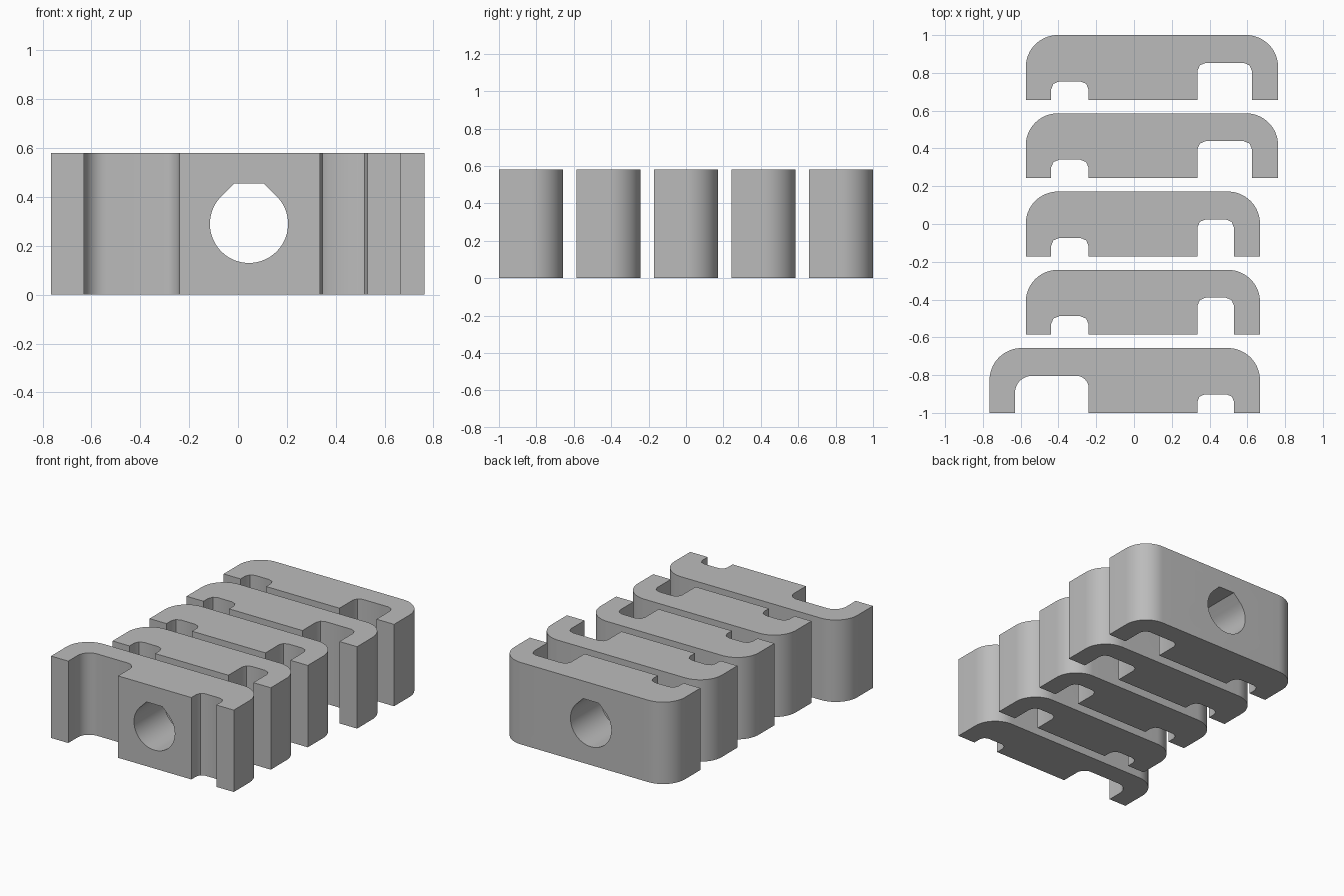
import bpy
import bmesh
from math import cos, sin, pi, radians

HEIGHT, DEPTH, PITCH = 0.58, 0.343, 0.4143
ROUND = 0.17            # outer back corners
HOLE_X, HOLE_Z, HOLE_R, HOLE_TOP = 0.045, 0.29, 0.16, 0.455

if "Cube" in bpy.data.objects:
    bpy.data.objects.remove(bpy.data.objects["Cube"])

grey = bpy.data.materials.new("plain grey")
grey.use_nodes = True
colour = (0.5, 0.5, 0.5, 1)
grey.diffuse_color = colour
grey.node_tree.nodes["Principled BSDF"].inputs["Base Color"].default_value = colour


def arc(cx, cy, r, start, end, steps):
    """Points along an arc, angles in degrees."""
    angles = [radians(start + (end - start) * i / steps) for i in range(steps + 1)]
    return [(cx + r * cos(a), cy + r * sin(a)) for a in angles]


def slot(x0, x1, top, r0, r1, s0, s1):
    """Open slot in the front edge, with rounded inner corners."""
    return ([(x0, 0)] + arc(x0 + r0, top - r0, r0, 180, 90, s0)
            + arc(x1 - r1, top - r1, r1, 90, 0, s1) + [(x1, 0)])


def prism(name, points, vector, place):
    """Extrude a closed outline; place maps 2D points into space."""
    bm = bmesh.new()
    face = bm.faces.new([bm.verts.new(place(a, b)) for a, b in points])
    new = bmesh.ops.extrude_face_region(bm, geom=[face])["geom"]
    bmesh.ops.translate(bm, vec=vector,
                        verts=[v for v in new if isinstance(v, bmesh.types.BMVert)])
    bmesh.ops.recalc_face_normals(bm, faces=bm.faces)
    mesh = bpy.data.meshes.new(name)
    bm.to_mesh(mesh)
    bm.free()
    mesh.materials.append(grey)
    obj = bpy.data.objects.new(name, mesh)
    bpy.context.collection.objects.link(obj)
    return obj


# Teardrop bore with a flat top, long enough to pass every clip
bore = arc(HOLE_X, HOLE_Z, HOLE_R, 135, 405, 48)
half = HOLE_R * 2 ** 0.5 - (HOLE_TOP - HOLE_Z)
bore += [(HOLE_X + half, HOLE_TOP), (HOLE_X - half, HOLE_TOP)]
cutter = prism("bore_cutter", bore, (0, 2.4, 0), lambda x, z: (x, -1.2, z))
cutter.hide_render = True

# Left and right slot shapes
narrow_left = (-0.44, -0.24, 0.098, 0.045, 0.045, 2, 2)
wide_left = (-0.63, -0.24, 0.196, 0.09, 0.065, 12, 10)
shallow_right = (0.335, 0.53, 0.098, 0.04, 0.04, 2, 2)
deep_right = (0.335, 0.53, 0.196, 0.045, 0.045, 2, 2)
wide_right = (0.335, 0.625, 0.196, 0.045, 0.045, 2, 2)

# Clips from front to back: outer ends, then the two slots
clips = [
    (-0.765, 0.667, wide_left, shallow_right),
    (-0.573, 0.667, narrow_left, deep_right),
    (-0.573, 0.667, narrow_left, deep_right),
    (-0.573, 0.763, narrow_left, wide_right),
    (-0.573, 0.763, narrow_left, wide_right),
]

for i, (x0, x1, first, second) in enumerate(clips):
    y0 = -1 + i * PITCH
    outline = ([(x0, 0)] + slot(*first) + slot(*second) + [(x1, 0)]
               + arc(x1 - ROUND, DEPTH - ROUND, ROUND, 0, 90, 16)
               + arc(x0 + ROUND, DEPTH - ROUND, ROUND, 90, 180, 16))
    clip = prism(f"clip_{i + 1}", outline, (0, 0, HEIGHT),
                 lambda x, y: (x, y0 + y, 0))
    cut = clip.modifiers.new("bore", "BOOLEAN")
    cut.object = cutter
    cut.solver = "EXACT"
    bpy.ops.object.select_all(action="DESELECT")
    clip.select_set(True)
    bpy.context.view_layer.objects.active = clip
    bpy.ops.object.modifier_apply(modifier="bore")
    bpy.ops.object.shade_smooth_by_angle(angle=radians(30))

bpy.data.objects.remove(cutter)
